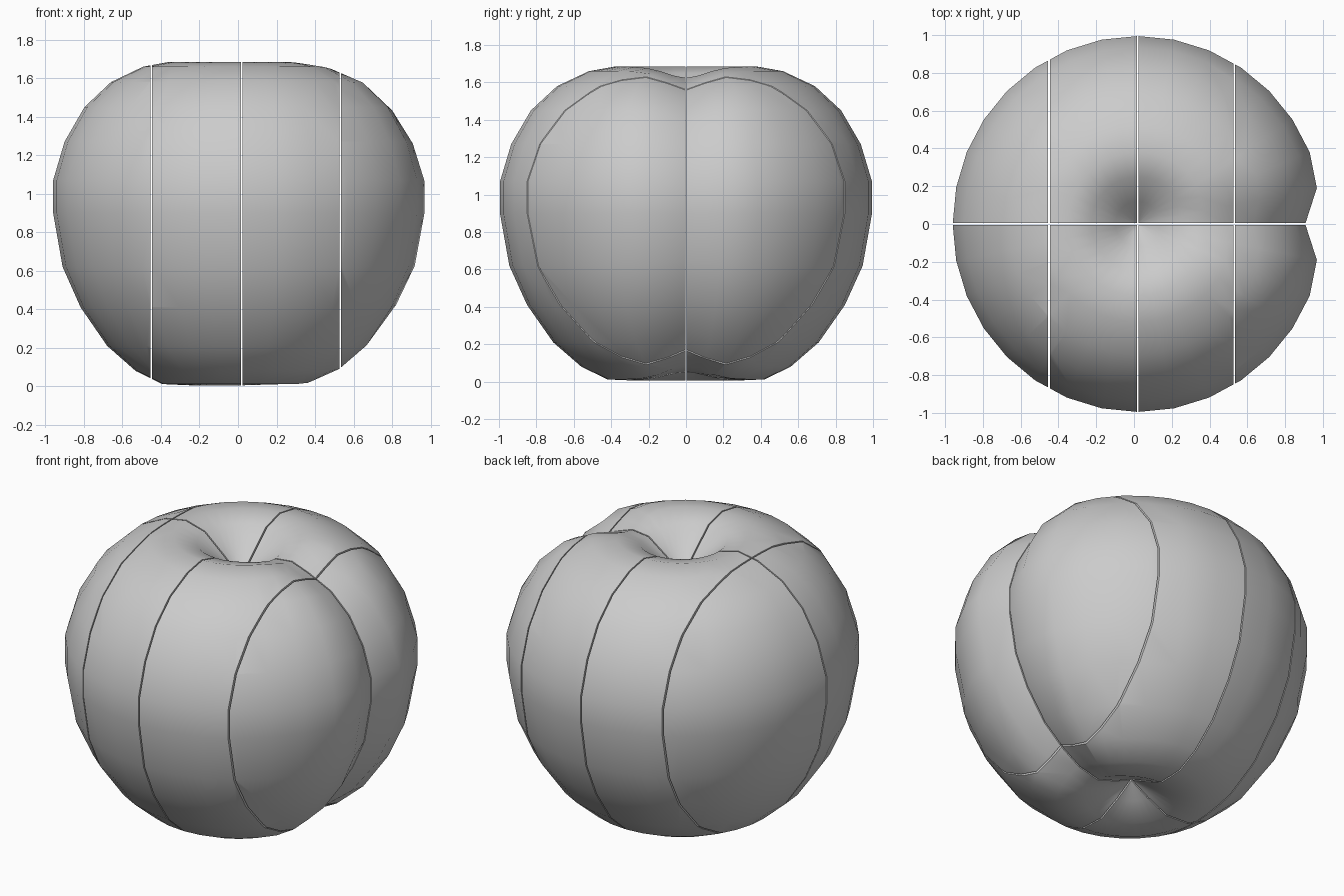
import bpy, bmesh
from math import sin, cos, pi, exp, radians

cube = bpy.data.objects.get("Cube")
if cube:
    bpy.data.objects.remove(cube)

skin = bpy.data.materials.new("plain_grey")
skin.use_nodes = True
GREY = (0.6, 0.6, 0.6, 1)
skin.diffuse_color = GREY
skin.node_tree.nodes["Principled BSDF"].inputs["Base Color"].default_value = GREY

# Radius and height from the bottom dimple, round the belly, to the stem dimple
PROFILE = [(0, .14), (.12, .07), (.26, .005), (.42, .012), (.56, .08), (.71, .21), (.85, .41),
           (.945, .62), (.995, .9), (.995, 1.07), (.935, 1.27), (.83, 1.45), (.69, 1.58),
           (.52, 1.66), (.38, 1.685), (.25, 1.65), (.12, 1.54), (0, 1.43)]
SEGMENTS = 32
AXIS_X = .02
MIDDLE = .88
GAP = .004


def surface_point(r, z, angle):
    """Point on the fruit, with the crease pressed in along +x."""
    x, y = r * cos(angle), r * sin(angle)
    crease = 0
    if x > 0:
        crease = .1 * exp(-(y / .15) ** 2) * min(1, r / .5)
    k = 1 - crease
    x *= .985 if x < 0 else .99
    return AXIS_X + x * k, y * k, MIDDLE + (z - MIDDLE) * k


def whole_fruit():
    bm = bmesh.new()
    rings = []
    for r, z in PROFILE:
        count = SEGMENTS if r else 1
        rings.append([bm.verts.new(surface_point(r, z, 2 * pi * i / SEGMENTS))
                      for i in range(count)])
    for low, high in zip(rings, rings[1:]):
        for i in range(SEGMENTS):
            j = (i + 1) % SEGMENTS
            corners = [low[i % len(low)], low[j % len(low)],
                       high[j % len(high)], high[i % len(high)]]
            bm.faces.new(list(dict.fromkeys(corners)))
    return bm


def slice_off(bm, point, normal):
    """Remove everything on the normal side and cap the cut."""
    bmesh.ops.bisect_plane(bm, geom=bm.verts[:] + bm.edges[:] + bm.faces[:], dist=1e-5,
                           plane_co=point, plane_no=normal, clear_outer=True)
    open_edges = [e for e in bm.edges if e.is_boundary]
    bmesh.ops.holes_fill(bm, edges=open_edges, sides=0)


# Slabs between the cuts, each divided into a front and a back piece
CUTS = [-2, -.45, .02, .53, 2]
NAMES = ["right_side", "right_middle", "left_middle", "left_lobe"]
for name, x0, x1 in zip(NAMES, CUTS, CUTS[1:]):
    for side, sign in (("front", -1), ("back", 1)):
        bm = whole_fruit()
        slice_off(bm, (0, sign * GAP, 0), (0, -sign, 0))
        if x0 > -1:
            slice_off(bm, (x0 + GAP, 0, 0), (-1, 0, 0))
        if x1 < 1:
            slice_off(bm, (x1 - GAP, 0, 0), (1, 0, 0))
        bmesh.ops.recalc_face_normals(bm, faces=bm.faces)
        mesh = bpy.data.meshes.new(f"{side}_{name}_slice")
        bm.to_mesh(mesh)
        bm.free()
        mesh.materials.append(skin)
        piece = bpy.data.objects.new(mesh.name, mesh)
        bpy.context.collection.objects.link(piece)
        bpy.ops.object.select_all(action='DESELECT')
        piece.select_set(True)
        bpy.context.view_layer.objects.active = piece
        bpy.ops.object.shade_smooth_by_angle(angle=radians(40))
